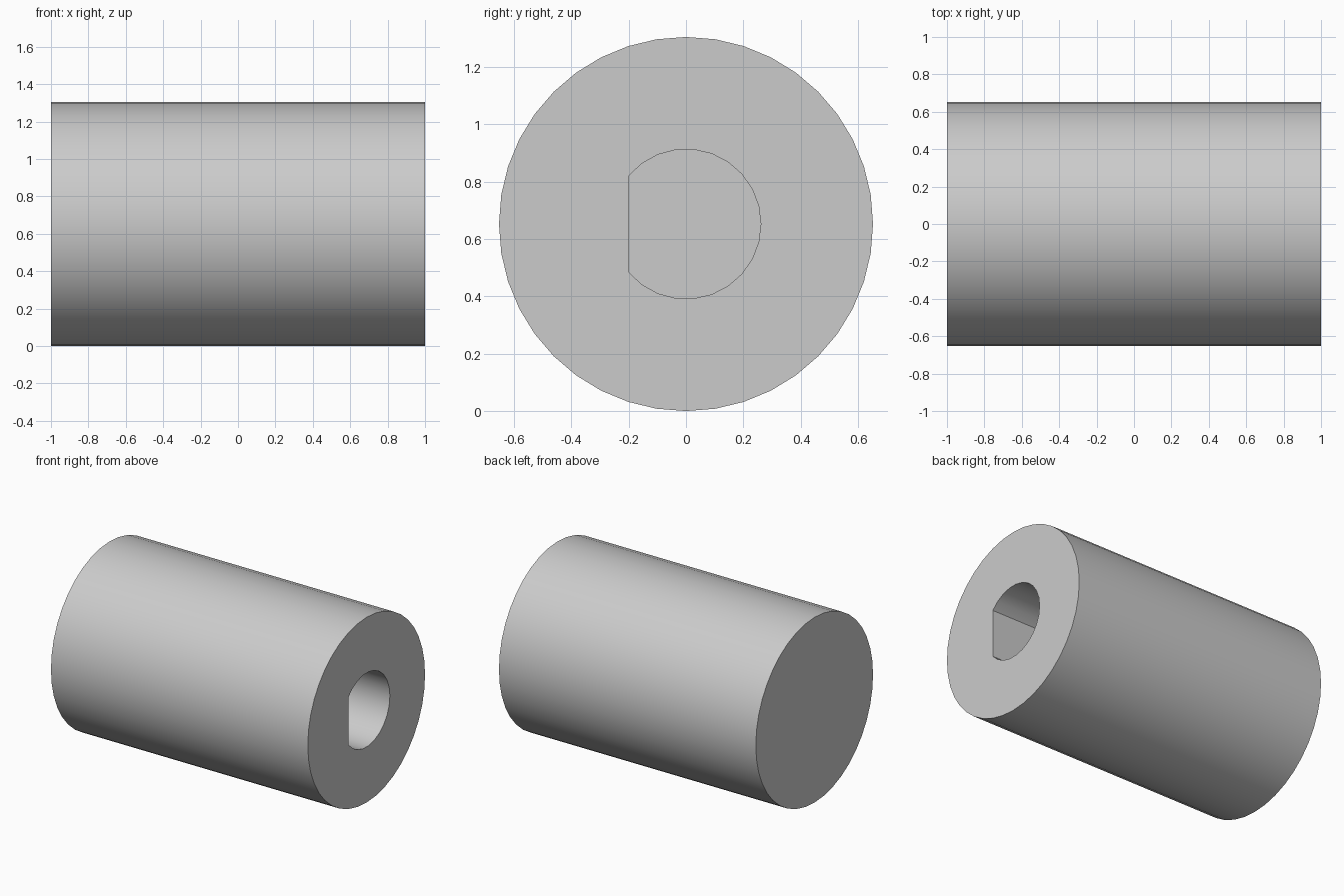
import bpy
import bmesh
from math import acos, cos, radians, sin, tau

RADIUS = 0.652
HALF_LENGTH = 1.0
BORE_RADIUS = 0.261
FLAT_Y = -0.2
BORE_DEPTH = 1.0

cube = bpy.data.objects.get("Cube")
if cube:
    bpy.data.objects.remove(cube, do_unlink=True)

grey = bpy.data.materials.new("plain grey")
grey.use_nodes = True
colour = (0.6, 0.6, 0.6, 1)
grey.diffuse_color = colour
grey.node_tree.nodes["Principled BSDF"].inputs["Base Color"].default_value = colour


def ring(bm, x, radius, angles):
    """Closed loop of vertices and edges around the long axis."""
    verts = [bm.verts.new((x, radius * cos(a), RADIUS + radius * sin(a))) for a in angles]
    edges = [bm.edges.new((v, verts[i - 1])) for i, v in enumerate(verts)]
    return verts, edges


def wall(bm, a, b):
    """Quads joining two equal rings."""
    for i in range(len(a)):
        bm.faces.new((a[i - 1], a[i], b[i], b[i - 1]))


bm = bmesh.new()

# Outer barrel with a closed end
round_angles = [tau * i / 40 for i in range(40)]
closed_end, _ = ring(bm, -HALF_LENGTH, RADIUS, round_angles)
open_end, open_edges = ring(bm, HALF_LENGTH, RADIUS, round_angles)
wall(bm, closed_end, open_end)
bm.faces.new(closed_end)

# Blind D-shaped bore
sweep = acos(FLAT_Y / BORE_RADIUS)
bore_angles = [-sweep + 2 * sweep * i / 20 for i in range(21)]
mouth, mouth_edges = ring(bm, HALF_LENGTH, BORE_RADIUS, bore_angles)
floor, _ = ring(bm, HALF_LENGTH - BORE_DEPTH, BORE_RADIUS, bore_angles)
wall(bm, mouth, floor)
bm.faces.new(floor)

# Flat face around the bore
bmesh.ops.triangle_fill(bm, edges=open_edges + mouth_edges, use_beauty=True)
bmesh.ops.recalc_face_normals(bm, faces=bm.faces)

mesh = bpy.data.meshes.new("bored_cylinder")
bm.to_mesh(mesh)
bm.free()
mesh.materials.append(grey)
body = bpy.data.objects.new("bored_cylinder", mesh)
bpy.context.collection.objects.link(body)

bpy.ops.object.select_all(action="DESELECT")
body.select_set(True)
bpy.context.view_layer.objects.active = body
bpy.ops.object.shade_smooth_by_angle(angle=radians(30))
